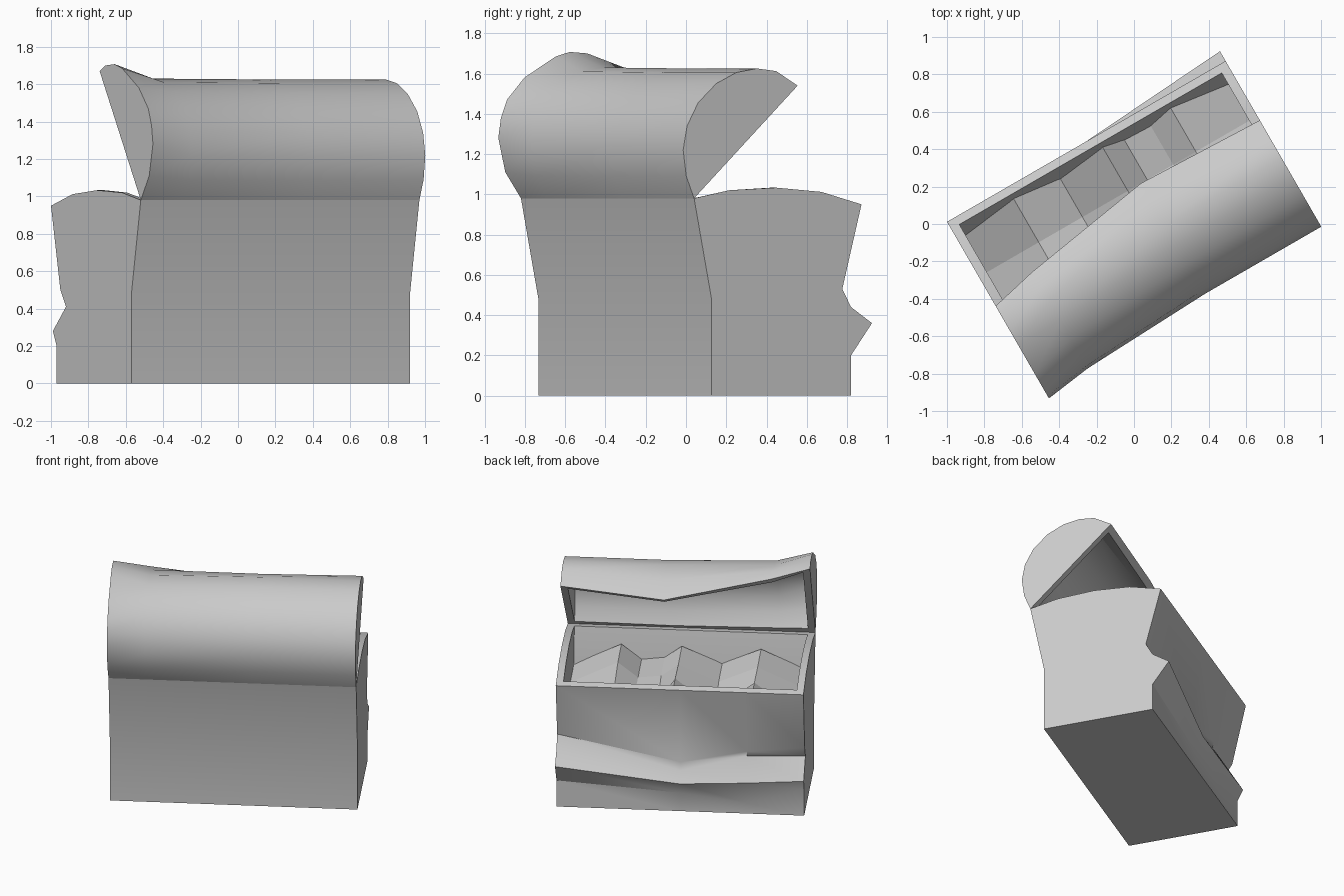
import bpy, bmesh, math

if "Cube" in bpy.data.objects:
    bpy.data.objects.remove(bpy.data.objects["Cube"])

ANGLE = math.radians(30)   # the chest stands turned on the grid
U = 0.86                   # half length
T = 0.05                   # wall thickness


def finish(name, bm, smooth=True):
    bmesh.ops.recalc_face_normals(bm, faces=bm.faces)
    mesh = bpy.data.meshes.new(name)
    bm.to_mesh(mesh)
    bm.free()
    obj = bpy.data.objects.new(name, mesh)
    bpy.context.collection.objects.link(obj)
    obj.rotation_euler.z = ANGLE
    if smooth:
        bpy.context.view_layer.objects.active = obj
        obj.select_set(True)
        bpy.ops.object.shade_smooth_by_angle(angle=math.radians(25))
        obj.select_set(False)
    return obj


def loft(bm, us, profiles):
    rows = [[bm.verts.new((u, v, z)) for v, z in p] for u, p in zip(us, profiles)]
    for a, b in zip(rows, rows[1:]):
        for i in range(len(a) - 1):
            bm.faces.new((a[i], a[i + 1], b[i + 1], b[i]))
    return rows


def shell(name, us, outer, inner, arc=(), inner_arc=()):
    """Hollow trough: outer and inner skins, end walls and a rim joining them."""
    bm = bmesh.new()
    inner_us = [max(-U + T, min(U - T, u)) for u in us]
    skins = []
    for stations, profs, top in ((us, outer, arc), (inner_us, inner, inner_arc)):
        rows = loft(bm, stations, profs)
        ends = []
        for k in (0, -1):
            extra = [bm.verts.new((stations[k], v, z)) for v, z in top]
            bm.faces.new(rows[k] + extra[::-1])
            ends.append([rows[k][0]] + extra + [rows[k][-1]])
        skins.append((rows, ends))
    (ro, eo), (ri, ei) = skins
    strips = [([r[k] for r in ro], [r[k] for r in ri]) for k in (0, -1)]
    strips += list(zip(eo, ei))
    for a, b in strips:
        for i in range(len(a) - 1):
            bm.faces.new((a[i], a[i + 1], b[i + 1], b[i]))
    return finish(name, bm)


# Chest body: back wall, floor, and a front wall with an uneven ridge
back = [(-.45, .98), (-.35, .48), (-.35, 0), (.45, 0)]
fronts = [
    [(.45, .20), (.49, .28), (.35, .41), (.41, .50)],
    [(.45, .08), (.50, .255), (.41, .42), (.42, .46)],
    [(.45, .14), (.51, .235), (.45, .31), (.42, .36)],
    [(.45, .20), (.57, .36), (.45, .44), (.40, .53)],
]
outer = [back + f + [(.51, .95)] for f in fronts]
inside = [(-.40, .985), (-.30, .48), (-.30, .05), (.33, .05), (.34, .50), (.465, .965)]
shell("chest_body", [-U, -.46, 0, U], outer, [inside] * 4,
      arc=[(-.25, 1.02), (.02, 1.033), (.28, 1.012)],
      inner_arc=[(-.22, 1.02), (.02, 1.033), (.26, 1.012)])

# Open lid: curved shell whose far end flares upwards
right = [(-.45, .98), (-.495, 1.09), (-.513, 1.22), (-.49, 1.34), (-.427, 1.455),
         (-.323, 1.55), (-.208, 1.605), (-.09, 1.625), (.02, 1.612), (.144, 1.54)]
mid = right[:8] + [(.06, 1.58), (.17, 1.475)]
near_left = [(-.45, .98), (-.515, 1.09), (-.545, 1.22), (-.53, 1.35), (-.47, 1.47),
             (-.36, 1.56), (-.25, 1.61), (-.13, 1.63), (-.04, 1.628), (.05, 1.61)]
left = [(-.45, .98), (-.54, 1.11), (-.58, 1.28), (-.565, 1.38), (-.53, 1.47),
        (-.43, 1.58), (-.25, 1.685), (-.17, 1.707), (-.07, 1.70), (-.01, 1.67)]


def inset(profile):
    cv = (profile[0][0] + profile[-1][0]) / 2
    cz = (profile[0][1] + profile[-1][1]) / 2
    result = []
    for v, z in profile:
        f = 1 - T / math.hypot(v - cv, z - cz)
        result.append((cv + (v - cv) * f, cz + (z - cz) * f))
    return result


lid = [left, near_left, mid, right]
shell("chest_lid", [-U, -.6, .14, U], lid, [inset(p) for p in lid])

# Heaped contents: faceted waves running across the chest
us = [-.82, -.49, -.22, .06, .18, .34, .48, .82]
heights = [.72, .87, .75, .87, .78, .76, .87, .70]
dips = [.10, .0, .10, -.01, .08, .0, .05, .02]
waves = []
for h, d in zip(heights, dips):
    waves.append([(-.36, h + .01), (-.08, h), (.17, h - d), (.405 + (h - .68) * .26, h)])
bm = bmesh.new()
loft(bm, us, waves)
finish("chest_contents", bm, smooth=False)
